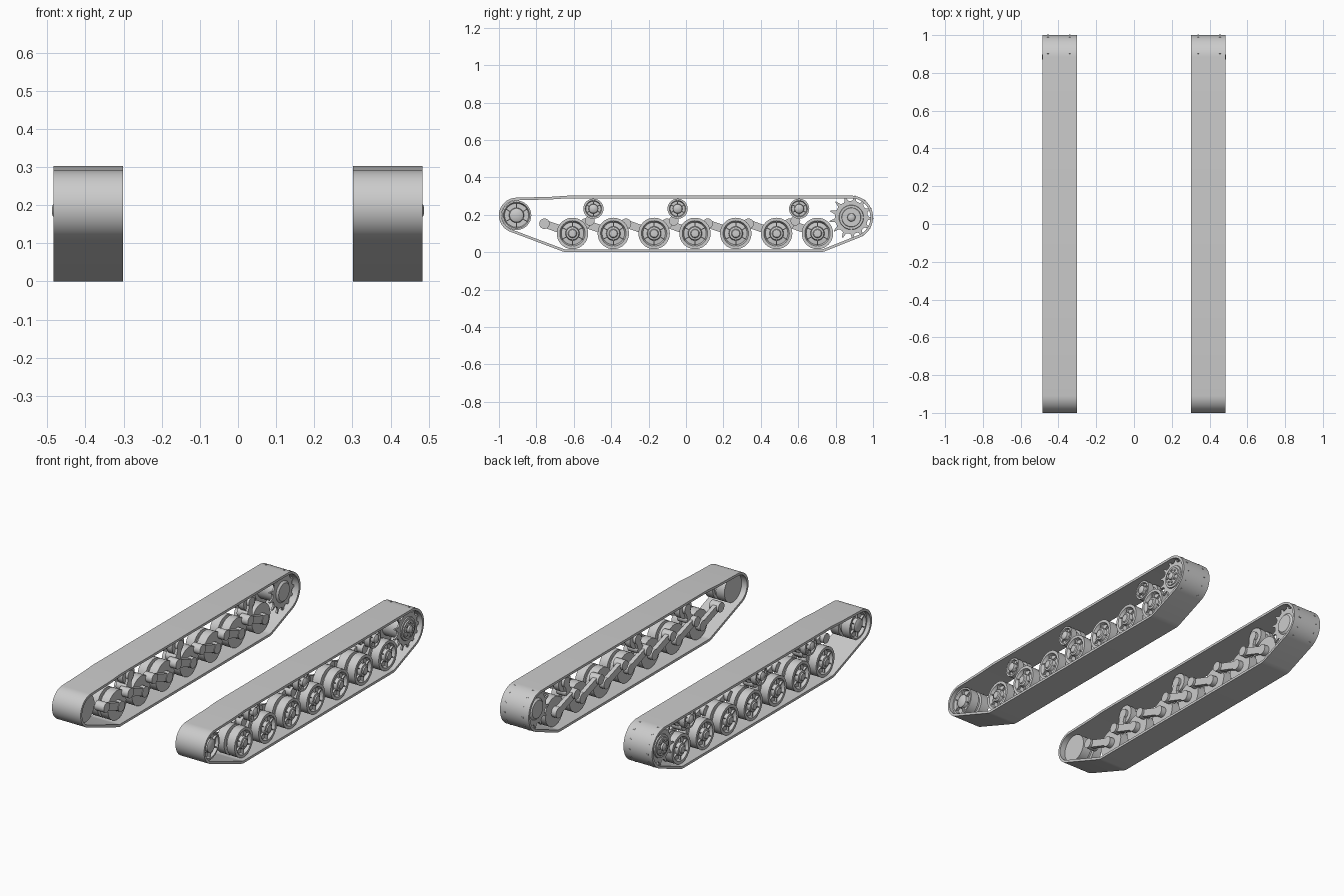
import bpy, bmesh, math
from math import sin, cos, pi, radians
from mathutils import Vector

cube = bpy.data.objects.get("Cube")
if cube:
    bpy.data.objects.remove(cube)

steel = bpy.data.materials.new("light grey steel")
steel.use_nodes = True
GREY = (0.6, 0.6, 0.6, 1)
steel.diffuse_color = GREY
steel.node_tree.nodes["Principled BSDF"].inputs["Base Color"].default_value = GREY


def finish(name, bm):
    """Turn a bmesh of the +x side into an object mirrored to the other side."""
    bmesh.ops.remove_doubles(bm, verts=bm.verts, dist=1e-6)
    bmesh.ops.recalc_face_normals(bm, faces=bm.faces)
    me = bpy.data.meshes.new(name)
    bm.to_mesh(me)
    bm.free()
    me.materials.append(steel)
    me.shade_smooth()
    me.set_sharp_from_angle(angle=radians(32))
    ob = bpy.data.objects.new(name, me)
    bpy.context.scene.collection.objects.link(ob)
    ob.modifiers.new("Mirror", "MIRROR").use_mirror_merge = False
    return ob


def lathe(bm, profile, y, z, steps=32):
    """Spin (x, radius) points about an axis along x; radius 0 closes the ends."""
    rings = []
    for x, r in profile:
        angles = [2 * pi * i / steps for i in range(steps)]
        rings.append([bm.verts.new((x, y + r * cos(a), z + r * sin(a))) for a in angles]
                     if r else [bm.verts.new((x, y, z))] * steps)
    for a, b in zip(rings, rings[1:]):
        for i in range(steps):
            j = (i + 1) % steps
            corners = list(dict.fromkeys((a[i], a[j], b[j], b[i])))
            if len(corners) > 2:
                bm.faces.new(corners)


def cylinder(bm, x0, x1, r, y, z, steps=20):
    lathe(bm, [(x0, 0), (x0, r), (x1, r), (x1, 0)], y, z, steps)


def plate(bm, outline, x0, x1):
    """Extrude a (y, z) outline between two x positions."""
    a = [bm.verts.new((x0, y, z)) for y, z in outline]
    b = [bm.verts.new((x1, y, z)) for y, z in outline]
    bm.faces.new(a)
    bm.faces.new(b)
    for i in range(len(a)):
        j = (i + 1) % len(a)
        bm.faces.new((a[i], a[j], b[j], b[i]))


def ribs(bm, y, z, r0, r1, x0, x1, count, turn=0.0, width=0.005):
    """Radial webs across a wheel face."""
    for k in range(count):
        a = turn + 2 * pi * k / count
        d, n = Vector((cos(a), sin(a))), Vector((-sin(a), cos(a))) * width / 2
        c = Vector((y, z))
        plate(bm, [c + d * r0 - n, c + d * r1 - n, c + d * r1 + n, c + d * r0 + n], x0, x1)


def arc(y, z, r, a0, a1, n):
    return [Vector((y + r * cos(radians(a0 + (a1 - a0) * i / n)),
                    z + r * sin(radians(a0 + (a1 - a0) * i / n)))) for i in range(n + 1)]


# Track belt: one closed band around idler, road wheels and sprocket
IDLER, SPROCKET = (-0.906, 0.197), (0.884, 0.186)
outer = (arc(*IDLER, 0.094, 92, 250, 24) + arc(-0.635, 0.08, 0.08, 252, 270, 4)
         + arc(0.715, 0.08, 0.08, 270, 292, 4) + arc(*SPROCKET, 0.116, 292, 450, 28)
         + [Vector((-0.63, 0.302)), Vector((-0.72, 0.296))])
inner = []
for i, p in enumerate(outer):
    e1 = (p - outer[i - 1]).normalized()
    e2 = (outer[(i + 1) % len(outer)] - p).normalized()
    t = (e1 + e2).normalized()
    inner.append(p + Vector((-t.y, t.x)) * 0.014)
bm = bmesh.new()
rows = [[bm.verts.new((x, *p)) for p in loop]
        for loop, x in ((outer, 0.302), (outer, 0.484), (inner, 0.484), (inner, 0.302))]
for k in range(4):
    a, b = rows[k], rows[(k + 1) % 4]
    for i in range(len(outer)):
        j = (i + 1) % len(outer)
        bm.faces.new((a[i], a[j], b[j], b[i]))
finish("track_belt", bm)

# Road wheels: twin tyres, dished outer face with ribs and a domed hub
ROAD = [-0.607 + 0.2183 * i for i in range(7)]
for n, y in enumerate(ROAD, 1):
    bm = bmesh.new()
    lathe(bm, [(0.345, 0), (0.345, 0.084), (0.395, 0.084), (0.395, 0.062), (0.412, 0.062),
               (0.412, 0.084), (0.462, 0.084), (0.462, 0.068), (0.445, 0.06), (0.448, 0.038),
               (0.466, 0.034), (0.468, 0.024), (0.474, 0.02), (0.476, 0)], y, 0.1)
    ribs(bm, y, 0.1, 0.034, 0.072, 0.44, 0.458, 6, pi / 2)
    finish(f"road_wheel_{n}", bm)

# Swing arms: sloping bar with a stub at the wheel and a pivot tube in front
for n, y in enumerate(ROAD, 1):
    bm = bmesh.new()
    py, pz = y - 0.15, 0.152
    cylinder(bm, 0.315, 0.36, 0.03, y, 0.1)
    cylinder(bm, 0.305, 0.365, 0.028, py, pz)
    d = Vector((py - y, pz - 0.1)).normalized()
    s = Vector((-d.y, d.x)) * 0.021
    a, b = Vector((y, 0.1)), Vector((py, pz))
    plate(bm, [a - s, b - s, b + s, a + s], 0.318, 0.342)
    finish(f"swing_arm_{n}", bm)

# Return rollers under the upper run, each on a short bracket
for n, y in enumerate((-0.495, -0.045, 0.605), 1):
    bm = bmesh.new()
    lathe(bm, [(0.35, 0), (0.35, 0.054), (0.385, 0.054), (0.385, 0.04), (0.415, 0.04),
               (0.415, 0.054), (0.45, 0.054), (0.45, 0.044), (0.438, 0.04), (0.438, 0.026),
               (0.458, 0.024), (0.464, 0.014), (0.466, 0)], y, 0.232, 28)
    ribs(bm, y, 0.232, 0.022, 0.046, 0.43, 0.447, 6, pi / 2)
    finish(f"return_roller_{n}", bm)
    bm = bmesh.new()
    cylinder(bm, 0.335, 0.352, 0.028, y, 0.232)
    cylinder(bm, 0.335, 0.4, 0.026, y - 0.02, 0.168)
    plate(bm, [(y - 0.04, 0.168), (y, 0.168), (y + 0.02, 0.232), (y - 0.02, 0.232)], 0.335, 0.35)
    finish(f"roller_bracket_{n}", bm)

# Front idler
bm = bmesh.new()
lathe(bm, [(0.335, 0), (0.335, 0.079), (0.39, 0.079), (0.39, 0.062), (0.41, 0.062),
           (0.41, 0.079), (0.462, 0.079), (0.462, 0.07), (0.446, 0.064), (0.446, 0.04),
           (0.464, 0.037), (0.47, 0.026), (0.472, 0)], *IDLER)
ribs(bm, *IDLER, 0.034, 0.072, 0.44, 0.459, 6, pi / 2)
finish("front_idler", bm)

# Drive sprocket: two toothed rings whose tips reach just through the belt
TEETH = 13
gear = []
for k in range(TEETH):
    mid = radians(80) + 2 * pi * k / TEETH
    for off, r in ((-0.17, 0.088), (-0.1, 0.092), (-0.025, 0.118),
                   (0.025, 0.118), (0.1, 0.092), (0.17, 0.088)):
        gear.append((SPROCKET[0] + r * cos(mid + off), SPROCKET[1] + r * sin(mid + off)))
bm = bmesh.new()
for x in (0.34, 0.455):
    plate(bm, gear, x - 0.005, x + 0.005)
finish("sprocket_teeth", bm)

# Sprocket drum with stepped hub and a ring of bolts
bm = bmesh.new()
lathe(bm, [(0.325, 0), (0.325, 0.05), (0.34, 0.066), (0.46, 0.066), (0.466, 0.064),
           (0.466, 0.052), (0.472, 0.05), (0.472, 0.022), (0.482, 0.02), (0.487, 0.012),
           (0.488, 0)], *SPROCKET)
for k in range(8):
    a = 2 * pi * k / 8
    cylinder(bm, 0.47, 0.478, 0.006, SPROCKET[0] + 0.036 * cos(a),
             SPROCKET[1] + 0.036 * sin(a), 8)
finish("sprocket_drum", bm)
